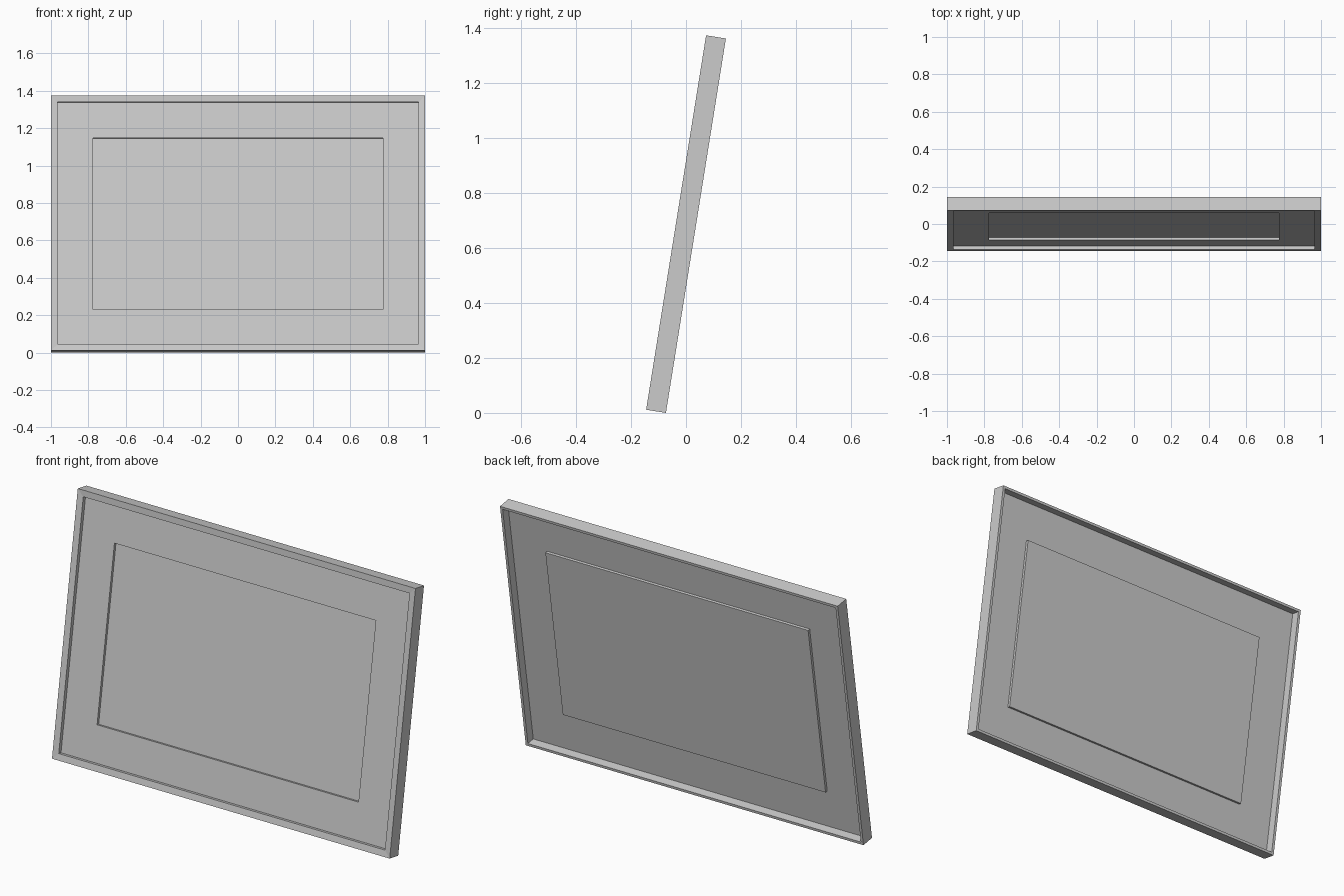
import bpy, bmesh, math

if "Cube" in bpy.data.objects:
    bpy.data.objects.remove(bpy.data.objects["Cube"])

W, H, T = 2.0, 1.38, 0.073          # width, height and depth of the frame
TILT = math.radians(9.1)
CENTRE_Z = (H * math.cos(TILT) + T * math.sin(TILT)) / 2


def loft(name, rings, closed):
    """Skin nested rectangles given as (inset from outer edge, depth behind front)."""
    bm = bmesh.new()
    loops = []
    for inset, depth in rings:
        x, z, y = W / 2 - inset, H / 2 - inset, depth - T / 2
        loops.append([bm.verts.new((sx * x, y, sz * z))
                      for sx, sz in ((-1, -1), (1, -1), (1, 1), (-1, 1))])
    pairs = list(zip(loops, loops[1:]))
    if closed:
        pairs.append((loops[-1], loops[0]))
    else:
        bm.faces.new(loops[0])
        bm.faces.new(loops[-1])
    for a, b in pairs:
        for i in range(4):
            j = (i + 1) % 4
            bm.faces.new((a[i], a[j], b[j], b[i]))
    bmesh.ops.recalc_face_normals(bm, faces=bm.faces)
    mesh = bpy.data.meshes.new(name)
    bm.to_mesh(mesh)
    bm.free()
    obj = bpy.data.objects.new(name, mesh)
    bpy.context.collection.objects.link(obj)
    obj.location.z = CENTRE_Z
    obj.rotation_euler.x = -TILT
    return obj


LIP, WALL, OPENING = 0.034, 0.014, 0.226
PANEL, STEP, SHEET = 0.023, 0.014, 0.004

# Outer frame: front lip with a slight inward slope and a thin wall behind it
loft("outer_frame", [(0, 0), (LIP, 0.003), (LIP, PANEL), (WALL, PANEL),
                     (WALL, T), (0, T)], closed=True)

# Backing panel: thin sheet with its centre set back from the border
loft("recessed_panel", [
    (OPENING, PANEL + STEP), (OPENING, PANEL), (WALL, PANEL),
    (WALL, PANEL + SHEET), (OPENING - SHEET, PANEL + SHEET),
    (OPENING - SHEET, PANEL + STEP + SHEET)], closed=False)
